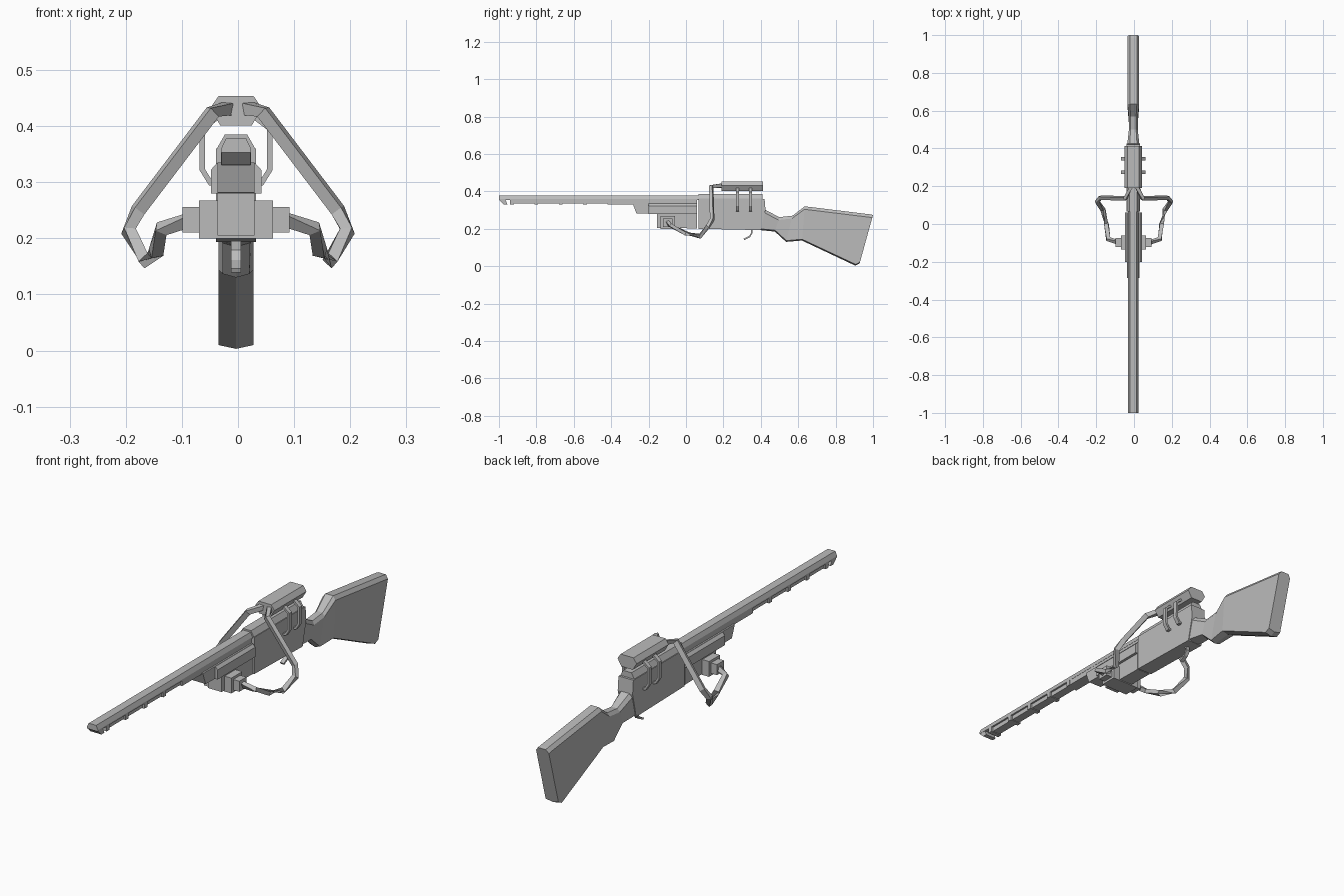
import bpy
import bmesh
from mathutils import Vector

old = bpy.data.objects.get("Cube")
if old:
    bpy.data.objects.remove(old)

# One flat colour for everything
grey = bpy.data.materials.new("plain_grey")
grey.use_nodes = True
grey.diffuse_color = (0.5, 0.5, 0.5, 1)
grey.node_tree.nodes["Principled BSDF"].inputs["Base Color"].default_value = (0.5, 0.5, 0.5, 1)

CX = -0.0035  # centre line of the body


def loft(name, rings):
    """Skin a list of equal-length closed rings and cap both ends."""
    bm = bmesh.new()
    loops = [[bm.verts.new(p) for p in ring] for ring in rings]
    n = len(loops[0])
    for a, b in zip(loops, loops[1:]):
        for i in range(n):
            j = (i + 1) % n
            bm.faces.new((a[i], a[j], b[j], b[i]))
    bm.faces.new(loops[0][::-1])
    bm.faces.new(loops[-1])
    bmesh.ops.recalc_face_normals(bm, faces=bm.faces)
    mesh = bpy.data.meshes.new(name)
    bm.to_mesh(mesh)
    bm.free()
    mesh.materials.append(grey)
    obj = bpy.data.objects.new(name, mesh)
    bpy.context.collection.objects.link(obj)
    return obj


def side_prism(name, profile, half):
    """Side outline (y, z) extruded across x."""
    return loft(name, [[(CX + s * half, y, z) for y, z in profile] for s in (-1, 1)])


def long_prism(name, half_section, y0, y1):
    """Half section (x, z) mirrored, then extruded along y."""
    section = half_section + [(-x, z) for x, z in reversed(half_section)]
    return loft(name, [[(CX + x, y, z) for x, z in section] for y in (y0, y1)])


def box(name, x0, x1, y0, y1, z0, z1):
    ring = [(y0, z0), (y1, z0), (y1, z1), (y0, z1)]
    return loft(name, [[(x, y, z) for y, z in ring] for x in (x0, x1)])


def strap(name, points, across, thick, wide):
    """Sweep a rectangle along a path; 'across' sets its wide direction."""
    pts = [Vector(p) for p in points]
    rings = []
    for i, p in enumerate(pts):
        d1 = (pts[min(i + 1, len(pts) - 1)] - pts[max(i - 1, 0)]).normalized()
        a = Vector(across)
        a = (a - d1 * a.dot(d1)).normalized()
        b = d1.cross(a)
        rings.append([p + a * wide * u + b * thick * v
                      for u, v in ((-1, -1), (1, -1), (1, 1), (-1, 1))])
    return loft(name, rings)


# Barrel: chamfered top rail, narrow core below and ribs between the vents
long_prism("barrel_rail", [(0.027, 0.353), (0.027, 0.359), (0.018, 0.378)], -1, 0.07)
long_prism("barrel_core", [(0.019, 0.334), (0.019, 0.356)], -0.925, -0.4)
box("barrel_rear", CX - 0.026, CX + 0.026, -0.4, 0.06, 0.33, 0.355)
for k in range(5):
    y = -0.93 + 0.13 * k
    box("barrel_rib", CX - 0.027, CX + 0.027, y - 0.01, y + 0.01, 0.331, 0.355)
side_prism("muzzle_lip", [(-1, 0.355), (-0.975, 0.331), (-0.955, 0.331), (-0.965, 0.355)], 0.026)

# Fore-end with raised side panels
side_prism("fore_end", [(-0.285, 0.335), (-0.265, 0.282), (-0.155, 0.28), (-0.155, 0.205),
                        (0.06, 0.202), (0.06, 0.335)], 0.033)
long_prism("side_panel", [(0.045, 0.28), (0.045, 0.322), (0.034, 0.334)], -0.2, 0.06)

# Receiver and its tapered cover
side_prism("receiver", [(0.066, 0.2), (0.4, 0.193), (0.425, 0.3), (0.42, 0.36),
                        (0.066, 0.36)], 0.036)
cover = [(0.033, 0.355), (0.033, 0.362), (0.02, 0.385)]
long_prism("receiver_cover", cover, 0.066, 0.41)

# Stock: stations of bottom y, z, top y, z and half width
stations = [(0.395, 0.193, 0.415, 0.305, 0.033), (0.475, 0.185, 0.50, 0.262, 0.024),
            (0.535, 0.13, 0.57, 0.27, 0.024), (0.62, 0.137, 0.635, 0.32, 0.031),
            (0.905, 0.003, 0.985, 0.277, 0.031), (0.928, 0.014, 1.0, 0.274, 0.031)]
rings = []
for yb, zb, yt, zt, w in stations:
    low, top = Vector((CX, yb, zb)), Vector((CX, yt, zt))
    up = (top - low).normalized()
    half = [(0, low), (w, low + up * 0.007), (w, top - up * 0.016), (w * 0.6, top)]
    right = [p + Vector((x, 0, 0)) for x, p in half]
    left = [p - Vector((x, 0, 0)) for x, p in reversed(half[1:])]
    rings.append(right + left)
loft("stock", rings)

# Curved trigger
strap("trigger", [(CX, 0.35, 0.2), (CX, 0.352, 0.178), (CX, 0.34, 0.158), (CX, 0.31, 0.143)],
      (1, 0, 0), 0.004, 0.009)

# Six-sided scope
long_prism("scope", [(0.028, 0.401), (0.046, 0.432), (0.031, 0.454)], 0.19, 0.412)

# Cross-body clamp in two steps
box("clamp_inner", CX - 0.066, CX + 0.066, -0.135, -0.06, 0.2, 0.267)
box("clamp_outer", CX - 0.095, CX + 0.095, -0.122, -0.073, 0.21, 0.256)

# Scope brackets and hoses on both sides
hose = [(0.015, 0.2, 0.432), (0.045, 0.135, 0.425), (0.178, 0.14, 0.25), (0.195, 0.118, 0.213),
        (0.164, 0.075, 0.16), (0.146, 0.0, 0.175), (0.136, -0.08, 0.217), (0.085, -0.097, 0.233)]
for s in (-1, 1):
    for y in (0.275, 0.345):
        path = [(0.035, 0.415), (0.06, 0.395), (0.06, 0.322), (0.045, 0.298), (0.028, 0.298)]
        strap("scope_bracket", [(CX + s * x, y, z) for x, z in path], (0, 1, 0), 0.005, 0.009)
    strap("hose", [(s * x, y, z) for x, y, z in hose], (0.3 * s, 1, 0.2), 0.011, 0.009)
